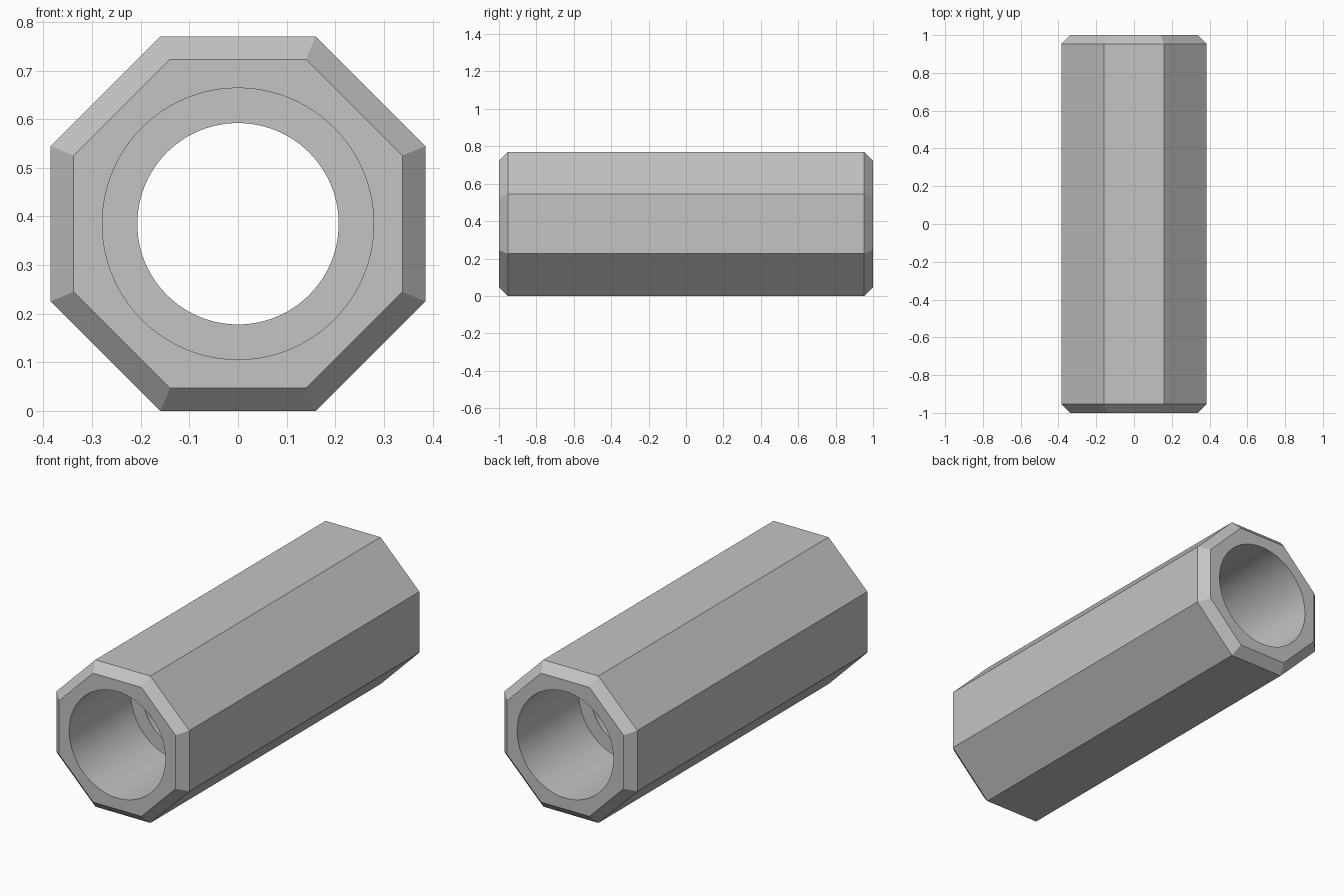
import bpy
import bmesh
import math

cube = bpy.data.objects.get("Cube")
if cube:
    bpy.data.objects.remove(cube, do_unlink=True)

SEGMENTS = 96          # multiple of 16, so ring points land on the octagon corners
APOTHEM = 0.385
CHAMFER = 0.047
WIDE_BORE = 0.279
NARROW_BORE = 0.207
STEP_Y = 0.49

grey = bpy.data.materials.new("plain_grey")
grey.use_nodes = True
colour = (0.55, 0.55, 0.55, 1.0)
grey.diffuse_color = colour
grey.node_tree.nodes["Principled BSDF"].inputs["Base Color"].default_value = colour


def ring(bm, y, size, octagon):
    """Loop of points around the y axis, on an octagon or a circle."""
    verts = []
    for i in range(SEGMENTS):
        a = math.tau * i / SEGMENTS
        r = size
        if octagon:
            side = math.tau / 8
            r /= math.cos((a + side / 2) % side - side / 2)
        verts.append(bm.verts.new((r * math.cos(a), y, APOTHEM + r * math.sin(a))))
    return verts


# Front half of the section, from the outside around into the bore
front = [
    (-1 + CHAMFER, APOTHEM, True),
    (-1, APOTHEM - CHAMFER, True),
    (-1, WIDE_BORE, False),
    (-STEP_Y, WIDE_BORE, False),
    (-STEP_Y, NARROW_BORE, False),
]
section = front + [(-y, size, octagon) for y, size, octagon in reversed(front)]

# Octagonal sleeve with chamfered ends and a stepped bore
bm = bmesh.new()
rings = [ring(bm, *step) for step in section]
for k, a in enumerate(rings):
    b = rings[(k + 1) % len(rings)]
    for i in range(SEGMENTS):
        j = (i + 1) % SEGMENTS
        bm.faces.new((a[i], a[j], b[j], b[i]))
bmesh.ops.recalc_face_normals(bm, faces=bm.faces)

mesh = bpy.data.meshes.new("octagonal_sleeve")
bm.to_mesh(mesh)
bm.free()
mesh.materials.append(grey)
sleeve = bpy.data.objects.new("octagonal_sleeve", mesh)
bpy.context.collection.objects.link(sleeve)

# Smooth bore, crisp flats and chamfers
bpy.ops.object.select_all(action="DESELECT")
sleeve.select_set(True)
bpy.context.view_layer.objects.active = sleeve
bpy.ops.object.shade_smooth_by_angle(angle=math.radians(20))
